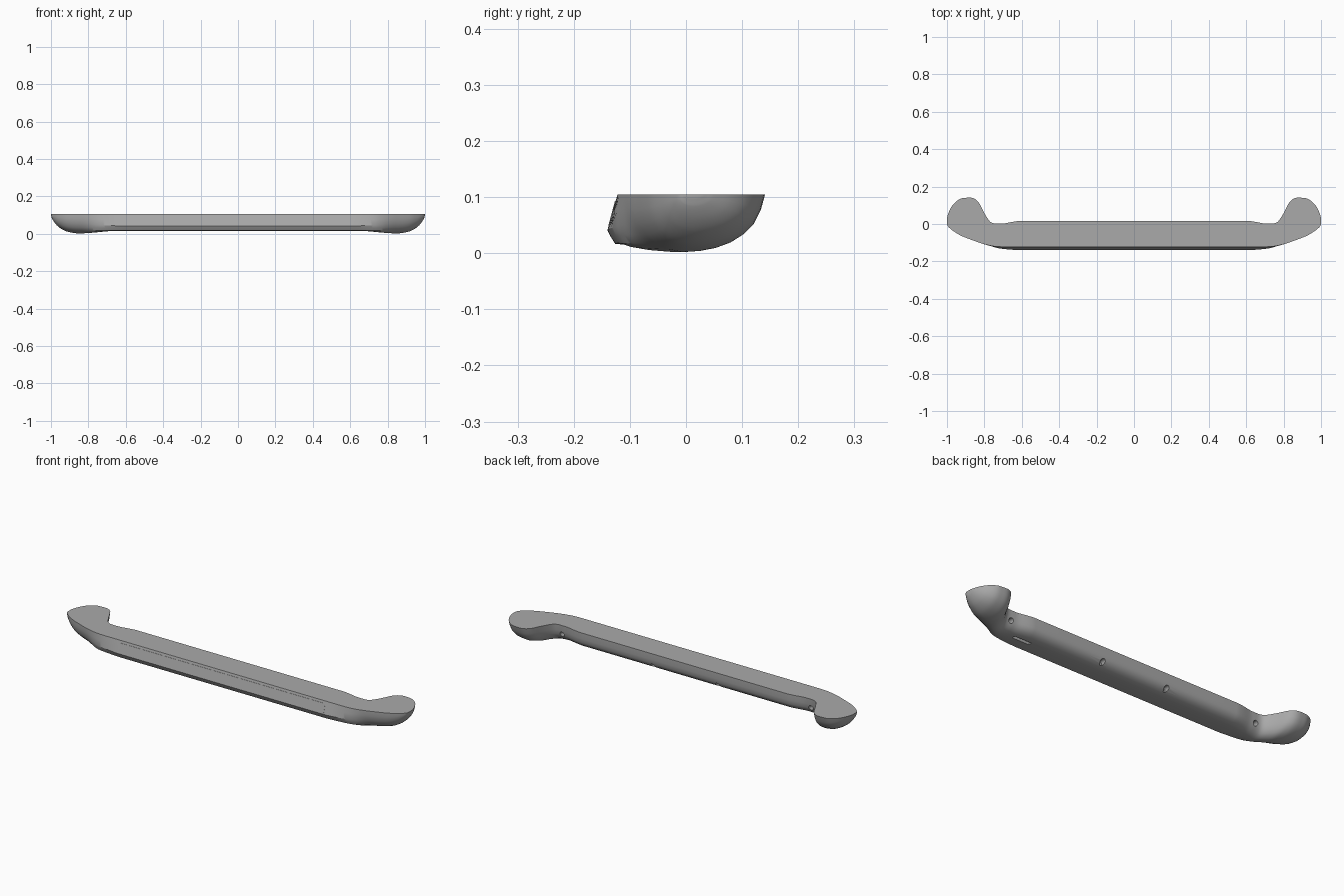
import bpy, bmesh, math
from mathutils import Vector

cube = bpy.data.objects.get("Cube")
if cube:
    bpy.data.objects.remove(cube, do_unlink=True)

TOP = 0.105

grey = bpy.data.materials.new("bumper grey")
grey.use_nodes = True
GREY = (0.4, 0.4, 0.4, 1)
grey.diffuse_color = GREY
grey.node_tree.nodes["Principled BSDF"].inputs["Base Color"].default_value = GREY

# Cross-sections (across, up), from front top edge round the underside to back top edge
BEAM = [(0, 1), (-.065, .65), (-.13, .29), (-.085, .15), (-.03, .02), (.1, 0), (.35, 0),
        (.55, 0), (.7, .03), (.83, .12), (.93, .25), (.98, .42), (1, .65), (1, 1)]
HORN = [(0, 1), (0, .75), (.03, .5), (.08, .3), (.15, .15), (.25, .05), (.37, 0),
        (.5, .02), (.62, .07), (.73, .16), (.83, .3), (.91, .48), (.965, .72), (1, 1)]

# Half-length stations: x, front y, back y, underside z, blend from beam to horn
STATIONS = [
    (0, -.122, .017, .015, 0), (.6, -.122, .017, .015, 0), (.64, -.122, .013, .015, .05),
    (.7, -.122, .002, .013, .25), (.74, -.12, .002, .009, .5), (.77, -.115, .013, .006, .75),
    (.8, -.108, .058, .004, .95), (.83, -.099, .115, .002, 1), (.86, -.088, .138, .002, 1),
    (.9, -.073, .14, .008, 1), (.93, -.06, .134, .018, 1), (.96, -.042, .112, .037, 1),
    (.98, -.027, .085, .058, 1), (.995, -.012, .05, .083, 1), (1, 0, .03, .1, 1)]


def smooth_stations(rows, steps):
    """Refine the stations with a spline that eases through each row."""
    out = []
    for i in range(len(rows) - 1):
        a, b = rows[i], rows[i + 1]
        prev, after = rows[max(i - 1, 0)], rows[min(i + 2, len(rows) - 1)]
        span = b[0] - a[0]
        for k in range(steps):
            t = k / steps
            row = [a[0] + span * t]
            for c in range(1, len(a)):
                m0 = (b[c] - prev[c]) / (b[0] - prev[0]) * span
                m1 = (after[c] - a[c]) / (after[0] - a[0]) * span
                if a[c] == b[c]:
                    m0 = m1 = 0
                h = t * t * (3 - 2 * t)
                row.append(a[c] * (1 - h) + b[c] * h
                           + m0 * t * (1 - t) ** 2 - m1 * t * t * (1 - t))
            out.append(row)
    return out + [list(rows[-1])]


def finish(name, bm):
    bmesh.ops.recalc_face_normals(bm, faces=bm.faces)
    mesh = bpy.data.meshes.new(name)
    bm.to_mesh(mesh)
    bm.free()
    mesh.materials.append(grey)
    obj = bpy.data.objects.new(name, mesh)
    bpy.context.collection.objects.link(obj)
    return obj


# Bumper body: one loft from end to end
half = smooth_stations(STATIONS, 4)
full = [[-r[0]] + r[1:] for r in reversed(half[1:])] + half
bm = bmesh.new()
rings = []
for x, front, back, low, blend in full:
    ring = []
    for (u0, v0), (u1, v1) in zip(BEAM, HORN):
        u, v = u0 + (u1 - u0) * blend, v0 + (v1 - v0) * blend
        ring.append(bm.verts.new((x, front + (back - front) * u, low + (TOP - low) * v)))
    rings.append(ring)
for a, b in zip(rings, rings[1:]):
    for i in range(len(a)):
        j = (i + 1) % len(a)
        bm.faces.new((a[i], a[j], b[j], b[i]))
bm.faces.new(rings[0])
bm.faces.new(rings[-1])
body = finish("bumper_body", bm)


def cut(name, bm):
    cutter = finish(name, bm)
    mod = body.modifiers.new(name, 'BOOLEAN')
    mod.operation, mod.solver, mod.object = 'DIFFERENCE', 'EXACT', cutter
    return cutter


def hole(name, x, y, z, direction):
    bm = bmesh.new()
    bmesh.ops.create_cone(bm, cap_ends=True, segments=16, radius1=.013, radius2=.013, depth=.06)
    rot = Vector((0, 0, 1)).rotation_difference(Vector(direction)).to_matrix()
    bmesh.ops.rotate(bm, verts=bm.verts, matrix=rot)
    bmesh.ops.translate(bm, verts=bm.verts, vec=(x, y, z))
    return cut(name, bm)


# Mounting holes in the back and one slot underneath
cutters = []
for side, s in (("left", 1), ("right", -1)):
    cutters.append(hole("inner_hole_" + side, s * .19, .01, .035, (0, 1, 0)))
    cutters.append(hole("outer_hole_" + side, s * .73, 0, .055, (0, 1, 0)))
bm = bmesh.new()
bmesh.ops.create_cube(bm, size=1)
bmesh.ops.scale(bm, verts=bm.verts, vec=(.1, .018, .04))
bmesh.ops.translate(bm, verts=bm.verts, vec=(.62, -.06, .015))
cutters.append(cut("underside_slot_cutter", bm))

# Apply the cuts, then drop the cutters
bpy.context.view_layer.objects.active = body
body.select_set(True)
for mod in list(body.modifiers):
    bpy.ops.object.modifier_apply(modifier=mod.name)
for c in cutters:
    bpy.data.objects.remove(c, do_unlink=True)
bpy.ops.object.shade_smooth_by_angle(angle=math.radians(28))

# Thin plate lying on the sloped front face
bm = bmesh.new()
edge_low, edge_high = Vector((0, -.1375, .048)), Vector((0, -.1255, .093))
out = Vector((0, -.0012, 0))
bars = []
for x in (-.6, .6):
    for p in (edge_low, edge_high):
        for off in (out, -out):
            bm.verts.new(p + off + Vector((x, 0, 0)))
bmesh.ops.convex_hull(bm, input=bm.verts)
finish("front_plate", bm)
